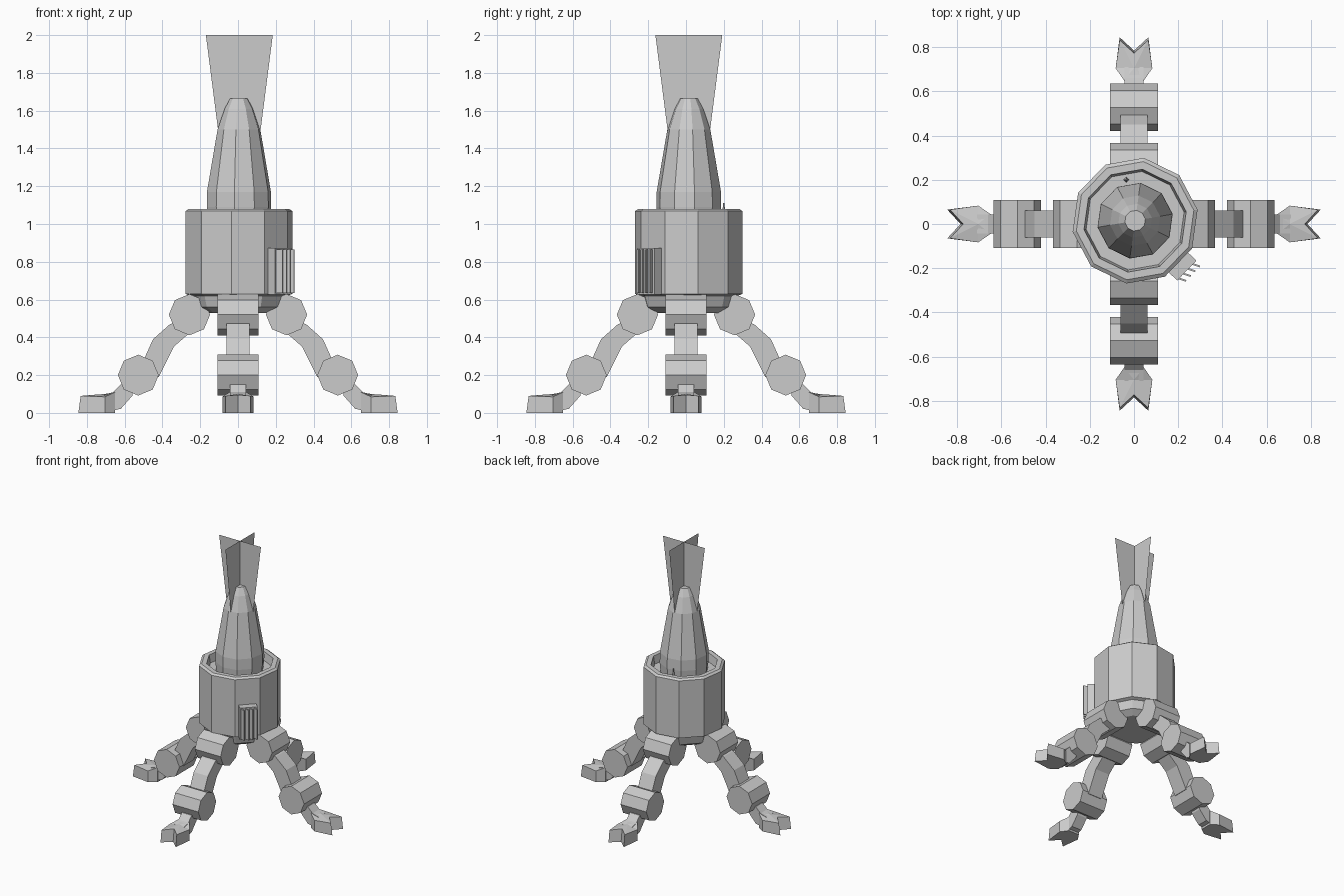
import bpy, bmesh, math
from mathutils import Matrix, Vector

if "Cube" in bpy.data.objects:
    bpy.data.objects.remove(bpy.data.objects["Cube"])

CX, CY = 0.005, 0.015          # axis of the round parts
PHASE = math.radians(10)       # rotation of the ten-sided rings


def finish(bm, name, matrix=None):
    bmesh.ops.recalc_face_normals(bm, faces=bm.faces)
    if matrix:
        bm.transform(matrix)
    mesh = bpy.data.meshes.new(name)
    bm.to_mesh(mesh)
    bm.free()
    obj = bpy.data.objects.new(name, mesh)
    bpy.context.collection.objects.link(obj)
    return obj


def lathe(name, profile, sides=10):
    """Closed stack of rings (radius, z), capped at both ends."""
    bm = bmesh.new()
    rings = []
    for r, z in profile:
        rings.append([bm.verts.new((CX + r * math.cos(PHASE + i * math.tau / sides),
                                    CY + r * math.sin(PHASE + i * math.tau / sides), z))
                      for i in range(sides)])
    for a, b in zip(rings, rings[1:]):
        for i in range(sides):
            j = (i + 1) % sides
            bm.faces.new((a[i], a[j], b[j], b[i]))
    bm.faces.new(rings[0][::-1])
    bm.faces.new(rings[-1])
    return finish(bm, name)


def side_prism(name, outline, half_width, matrix):
    """Extrude an x-z outline symmetrically along y."""
    bm = bmesh.new()
    face = bm.faces.new([bm.verts.new((x, -half_width, z)) for x, z in outline])
    out = bmesh.ops.extrude_face_region(bm, geom=[face])
    bmesh.ops.translate(bm, vec=(0, 2 * half_width, 0),
                        verts=[v for v in out["geom"] if isinstance(v, bmesh.types.BMVert)])
    return finish(bm, name, matrix)


def box(name, size, loc, matrix):
    bm = bmesh.new()
    bmesh.ops.create_cube(bm, size=1)
    bmesh.ops.scale(bm, vec=size, verts=bm.verts)
    bmesh.ops.translate(bm, vec=loc, verts=bm.verts)
    return finish(bm, name, matrix)


def octagon(x, z, r):
    return [(x + r * math.cos(i * math.tau / 8), z + r * math.sin(i * math.tau / 8))
            for i in range(8)]


def foot(name, matrix):
    """Forked toe with a raised centre ridge."""
    bm = bmesh.new()
    plan = [(0.65, 0.045), (0.705, 0.083), (0.845, 0.065), (0.785, 0),
            (0.845, -0.065), (0.705, -0.083), (0.65, -0.045)]
    heights = [0.11, 0.085, 0.09, 0.095, 0.09, 0.085, 0.11]
    low = [bm.verts.new((x, y, 0)) for x, y in plan]
    top = [bm.verts.new((x - 0.012 * (x > 0.75), y, h)) for (x, y), h in zip(plan, heights)]
    ridge = bm.verts.new((0.705, 0, 0.1))
    base = bm.verts.new((0.705, 0, 0))
    for i in range(7):
        j = (i + 1) % 7
        bm.faces.new((low[i], low[j], top[j], top[i]))
        bm.faces.new((top[i], top[j], ridge))
        bm.faces.new((low[j], low[i], base))
    return finish(bm, name, matrix)


# Hollow drum body and the tapered shell standing in it
lathe("drum_body", [(0.195, 0.53), (0.245, 0.56), (0.262, 0.62), (0.287, 0.63), (0.287, 1.068),
                    (0.27, 1.08), (0.235, 1.08), (0.225, 1.02)])
lathe("tapered_shell", [(0.165, 1.0), (0.173, 1.09), (0.172, 1.17), (0.115, 1.5),
                        (0.077, 1.61), (0.047, 1.665)])

# Crossed tail fins
for name, angle in (("tail_fin_across", 0), ("tail_fin_along", math.pi / 2)):
    bm = bmesh.new()
    bm.faces.new([bm.verts.new(p) for p in ((-0.1, 0, 1.4), (0.1, 0, 1.4),
                                            (0.177, 0, 2.0), (-0.177, 0, 2.0))])
    finish(bm, name, Matrix.Translation((CX + 0.002, CY, 0)) @ Matrix.Rotation(angle, 4, 'Z'))

# Little pin behind the shell
bm = bmesh.new()
bmesh.ops.create_cone(bm, cap_ends=True, segments=4, radius1=0.012, radius2=0.003, depth=0.08)
finish(bm, "small_pin", Matrix.Translation((-0.035, 0.2, 1.07)))

# Vent box with slanted slats on one facet of the drum
facing = Matrix.Translation((CX, CY, 0)) @ Matrix.Rotation(math.radians(-44), 4, 'Z')
box("vent_box", (0.06, 0.125, 0.245), (0.295, 0, 0.75), facing)
for i in range(4):
    y = -0.045 + i * 0.03
    tilt = Matrix.Translation((0.335, y, 0.75)) @ Matrix.Rotation(math.radians(25), 4, 'Z')
    box(f"vent_slat_{i + 1}", (0.045, 0.008, 0.23), (0, 0, 0), facing @ tilt)

# Four identical jointed legs
thigh = [(0.25, 0.50), (0.36, 0.47), (0.45, 0.39), (0.495, 0.29), (0.53, 0.2),
         (0.42, 0.19), (0.34, 0.35), (0.26, 0.42)]
shank = [(0.54, 0.16), (0.62, 0.15), (0.66, 0.11), (0.71, 0.095),
         (0.70, 0.003), (0.62, 0.022), (0.56, 0.09)]
for i, side in enumerate(("right", "back", "left", "front")):
    turn = Matrix.Rotation(i * math.pi / 2, 4, 'Z')
    side_prism(f"{side}_hip_joint", octagon(0.257, 0.52, 0.109), 0.109, turn)
    side_prism(f"{side}_thigh", thigh, 0.06, turn)
    side_prism(f"{side}_knee_joint", octagon(0.528, 0.2, 0.108), 0.109, turn)
    side_prism(f"{side}_shank", shank, 0.042, turn)
    foot(f"{side}_foot", turn)
